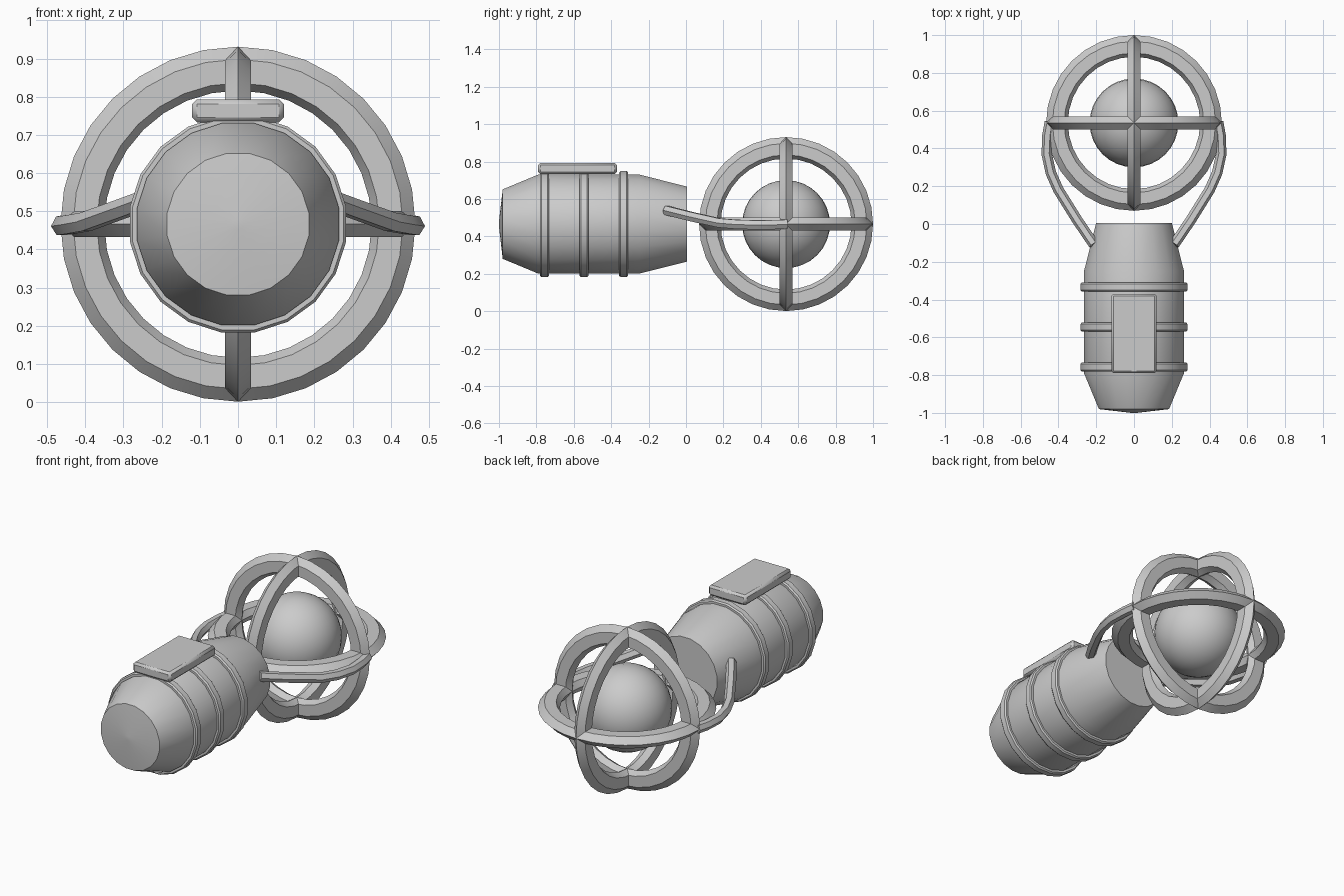
import bpy, bmesh, math
from mathutils import Matrix, Vector

if "Cube" in bpy.data.objects:
    bpy.data.objects.remove(bpy.data.objects["Cube"])

grey = bpy.data.materials.new("light_grey")
grey.use_nodes = True
grey.diffuse_color = (0.6, 0.6, 0.6, 1)
grey.node_tree.nodes["Principled BSDF"].inputs["Base Color"].default_value = (0.6, 0.6, 0.6, 1)

MID_Z = 0.466
CAGE = Vector((0, 0.535, MID_Z))


def finish(obj, angle=30):
    """Apply the colour and angle-limited smooth shading."""
    obj.data.materials.clear()
    obj.data.materials.append(grey)
    bpy.ops.object.select_all(action='DESELECT')
    obj.select_set(True)
    bpy.context.view_layer.objects.active = obj
    bpy.ops.object.shade_smooth_by_angle(angle=math.radians(angle))
    return obj


def lathe(name, profile, sides, matrix, closed=False, start=0.0, angle=30):
    """Spin (radius, height) points around local z."""
    bm = bmesh.new()
    rings = []
    for i in range(sides):
        a = start + math.tau * i / sides
        rings.append([bm.verts.new((r * math.cos(a), r * math.sin(a), h)) for r, h in profile])
    count = len(profile)
    for i in range(sides):
        a, b = rings[i], rings[(i + 1) % sides]
        for j in range(count if closed else count - 1):
            k = (j + 1) % count
            bm.faces.new((a[j], b[j], b[k], a[k]))
    if not closed:
        bm.faces.new([r[0] for r in rings])
        bm.faces.new([r[-1] for r in rings])
    bmesh.ops.recalc_face_normals(bm, faces=bm.faces)
    mesh = bpy.data.meshes.new(name)
    bm.to_mesh(mesh)
    bm.free()
    obj = bpy.data.objects.new(name, mesh)
    bpy.context.collection.objects.link(obj)
    obj.matrix_world = matrix
    return finish(obj, angle)


# Barrel body, lying along y
along_y = Matrix.Translation((0, 0, MID_Z)) @ Matrix.Rotation(-math.pi / 2, 4, 'X')
half_side = math.pi / 20
lathe("barrel", [(0.014, -1.0), (0.188, -0.98), (0.268, -0.79), (0.268, -0.25), (0.203, 0.005)],
      20, along_y, start=half_side)

# Raised hoops with chamfered rims
for label, y in (("front", -0.757), ("middle", -0.546), ("rear", -0.333)):
    lathe(label + "_hoop", [(0.25, y - 0.024), (0.28, y - 0.024), (0.287, y - 0.016),
                            (0.287, y + 0.016), (0.28, y + 0.024), (0.25, y + 0.024)],
          20, along_y, closed=True, start=half_side)

# Bevelled plate on top of the barrel
bpy.ops.mesh.primitive_cube_add(size=1, location=(0, -0.58, 0.763))
plate = bpy.context.object
plate.name = "top_plate"
plate.scale = (0.24, 0.42, 0.06)
bpy.ops.object.transform_apply(location=False, rotation=False, scale=True)
bevel = plate.modifiers.new("bevel", 'BEVEL')
bevel.width = 0.012
bevel.segments = 1
finish(plate)

# Three crossing cage rings with ridged edges
section = [(0.465, 0), (0.432, 0.034), (0.37, 0.034), (0.35, 0), (0.37, -0.034), (0.432, -0.034)]
for name, axis in (("level_ring", 'Z'), ("cross_ring", 'X'), ("length_ring", 'Y')):
    turn = Matrix.Rotation(0 if axis == 'Z' else math.pi / 2, 4, axis)
    lathe(name, section, 32, Matrix.Translation(CAGE) @ turn, closed=True, angle=25)

# Ball inside the cage
bpy.ops.mesh.primitive_uv_sphere_add(segments=32, ring_count=16, radius=0.235, location=CAGE)
ball = bpy.context.object
ball.name = "ball"
finish(ball)

# Curved arms joining the barrel to the cage
path = [(0.213, -0.108, 0.54), (0.30, 0.02, 0.508), (0.4, 0.18, 0.472),
        (0.44, 0.27, 0.465), (0.462, 0.37, 0.462), (0.458, 0.47, 0.463), (0.445, 0.54, 0.466)]
for label, side in (("left", 1), ("right", -1)):
    curve = bpy.data.curves.new(label + "_arm", 'CURVE')
    curve.dimensions = '3D'
    curve.bevel_depth = 0.028
    curve.bevel_resolution = 1
    curve.use_fill_caps = True
    spline = curve.splines.new('POLY')
    spline.points.add(len(path) - 1)
    for point, (x, y, z) in zip(spline.points, path):
        point.co = (side * x, y, z, 1)
    arm = bpy.data.objects.new(label + "_arm", curve)
    bpy.context.collection.objects.link(arm)
    bpy.ops.object.select_all(action='DESELECT')
    arm.select_set(True)
    bpy.context.view_layer.objects.active = arm
    bpy.ops.object.convert(target='MESH')
    finish(bpy.context.object)
